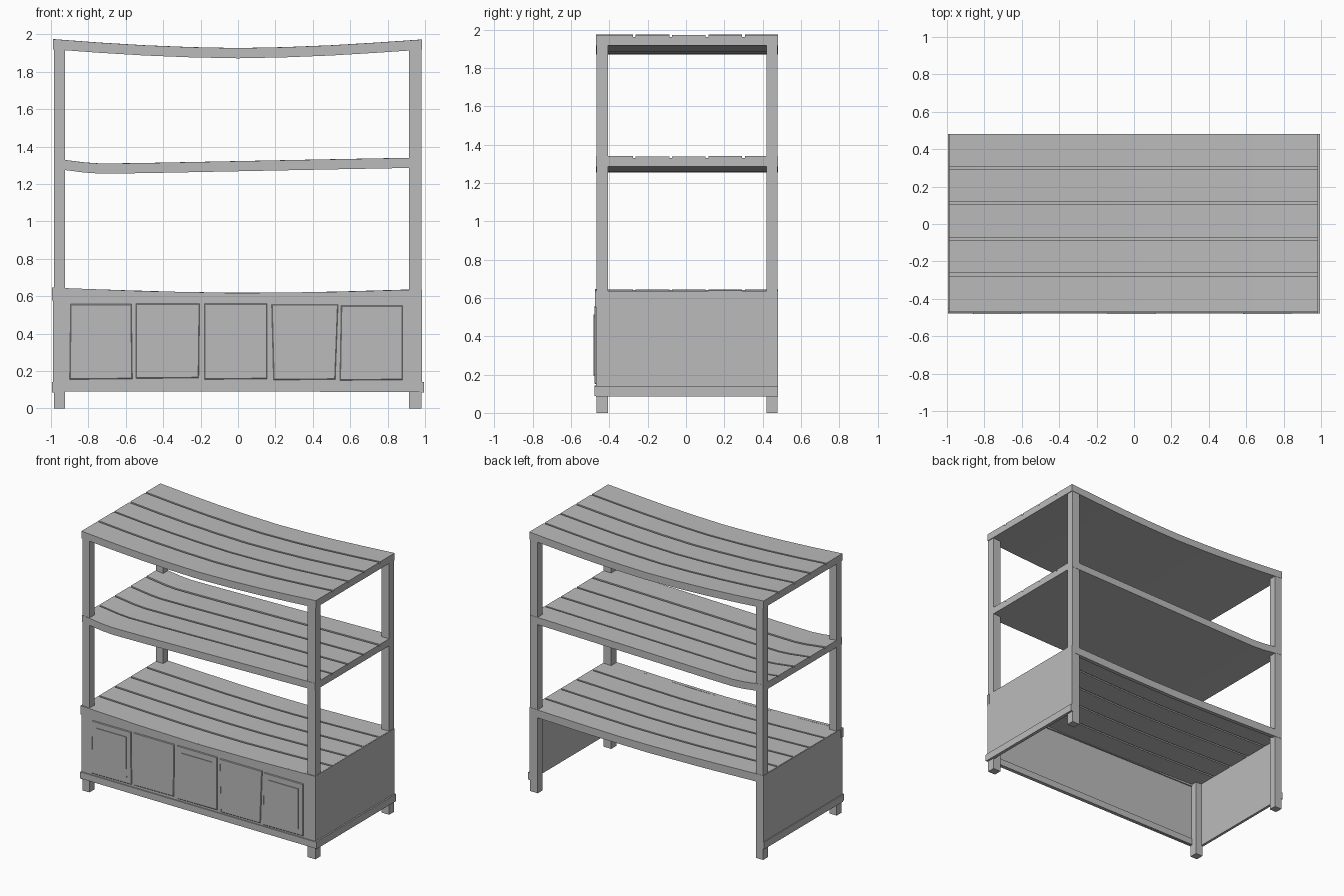
import bpy, bmesh, random
from mathutils import Vector

random.seed(4)
if "Cube" in bpy.data.objects:
    bpy.data.objects.remove(bpy.data.objects["Cube"], do_unlink=True)

grey = bpy.data.materials.new("plain_grey")
grey.use_nodes = True
grey.diffuse_color = (0.5, 0.5, 0.5, 1)
grey.node_tree.nodes["Principled BSDF"].inputs["Base Color"].default_value = (0.5, 0.5, 0.5, 1)


def loft(name, rings, smooth=False):
    """Skin a row of four-cornered rings and cap both ends."""
    bm = bmesh.new()
    rows = [[bm.verts.new(p) for p in ring] for ring in rings]
    for a, b in zip(rows, rows[1:]):
        for i in range(4):
            j = (i + 1) % 4
            bm.faces.new((a[i], a[j], b[j], b[i]))
    bm.faces.new(rows[0])
    bm.faces.new(rows[-1])
    bmesh.ops.recalc_face_normals(bm, faces=bm.faces)
    mesh = bpy.data.meshes.new(name)
    bm.to_mesh(mesh)
    bm.free()
    mesh.materials.append(grey)
    obj = bpy.data.objects.new(name, mesh)
    bpy.context.collection.objects.link(obj)
    if smooth:
        bpy.ops.object.select_all(action='DESELECT')
        obj.select_set(True)
        bpy.context.view_layer.objects.active = obj
        bpy.ops.object.shade_smooth_by_angle()
    return obj


def box(name, x, y, z):
    loft(name, [[(x[0], v, h), (x[1], v, h), (x[1], w, h), (x[0], w, h)]
                for h, v, w in ((z[0], *y), (z[1], *y))])


def plank(name, line, y0, y1, top, bottom):
    """Sagging board that follows a line of (x, z) points."""
    loft(name, [[(x, y0, z - bottom), (x, y1, z - bottom), (x, y1, z - top), (x, y0, z - top)]
                for x, z in line], smooth=True)


FRONT, BACK = -0.47, 0.48
SEAMS = (FRONT, -0.27, -0.08, 0.11, 0.30, BACK)


def shelf(name, line, thick, base_top, base_bottom, board_bottom):
    plank(name + "_base", line, FRONT, BACK, base_top, base_bottom)
    for i, (a, b) in enumerate(zip(SEAMS, SEAMS[1:])):
        y0 = a if i == 0 else a + 0.007
        y1 = b if i == 4 else b - 0.007
        lift = random.uniform(0, 0.003)
        plank(f"{name}_board_{i + 1}", line, y0, y1, lift, board_bottom)


# Sagging shelves
shelf("top_shelf", [(-.99, 1.975), (-.75, 1.957), (-.5, 1.942), (-.25, 1.932), (0, 1.927),
                    (.25, 1.932), (.5, 1.942), (.75, 1.957), (.985, 1.973)], .055, .012, .055, .03)
shelf("middle_shelf", [(-.985, 1.337), (-.93, 1.33), (-.82, 1.316), (-.73, 1.31), (-.5, 1.313),
                       (0, 1.323), (.5, 1.333), (.98, 1.342)], .055, .012, .055, .03)
shelf("lower_shelf", [(-.985, .645), (-.6, .632), (-.3, .623), (0, .619), (.25, .619),
                      (.6, .627), (.98, .638)], .05, .012, .04, .05)

# Corner posts
for side, x in (("right", (-.985, -.925)), ("left", (.915, .98))):
    for end, y in (("front", (FRONT + .002, -.407)), ("back", (.42, BACK - .002))):
        box(f"{side}_{end}_post", x, y, (0, 1.945))

# Cabinet walls, open at the back
box("front_wall", (-.985, .98), (FRONT, -.46), (.09, .6))
box("right_wall", (-.988, -.975), (FRONT, BACK - .001), (.085, .642))
box("left_wall", (.97, .984), (FRONT, BACK - .001), (.085, .636))

# Rails around the cabinet
loft("front_lower_rail", [[(x, -.478, z), (x, -.45, z), (x, -.45, z + .05), (x, -.478, z + .05)]
                          for x, z in ((-.995, .092), (.995, .088))])
loft("front_upper_rail", [[(x, -.476, z), (x, -.45, z), (x, -.45, z + t), (x, -.476, z + t)]
                          for x, z, t in ((-.995, .578, .068), (-.5, .572, .055), (0, .566, .051),
                                          (.5, .56, .063), (.985, .553, .083))])
box("right_lower_rail", (-.995, -.975), (FRONT, BACK), (.085, .14))
box("left_lower_rail", (.97, .995), (FRONT, BACK), (.085, .14))
plank("back_upper_rail", [(-.985, .645), (-.5, .629), (0, .619), (.5, .624), (.98, .638)],
      .45, BACK, .005, .06)


# Slightly crooked doors, each with an inner panel
def door(name, corners, inner, proud):
    mid = sum((Vector(c) for c in corners), Vector((0, 0))) / 4
    rings = []
    for scale, y in ((1, -.462), (1, -.474), (.98, -.477)):
        pts = [mid + (Vector(c) - mid) * scale for c in corners]
        rings.append([(p.x, y, p.y) for p in pts])
    loft(name, rings)
    if inner:
        pts = [mid + (Vector(c) - mid) * inner for c in corners]
        loft(name + "_panel", [[(p.x, y, p.y) for p in pts] for y in (-.47, proud)])


doors = [(-.90, -.565, -.57, -.895, .155, .558), (-.545, -.21, -.205, -.545, .16, .56),
         (-.18, .155, .155, -.18, .155, .56), (.19, .52, .535, .18, .152, .556),
         (.545, .88, .88, .552, .15, .55)]
for i, (a, b, c, d, low, high) in enumerate(doors):
    door(f"door_{i + 1}", [(a, low), (b, low + .003), (c, high), (d, high)],
         .77 if i % 2 == 0 else 0, -.482)
